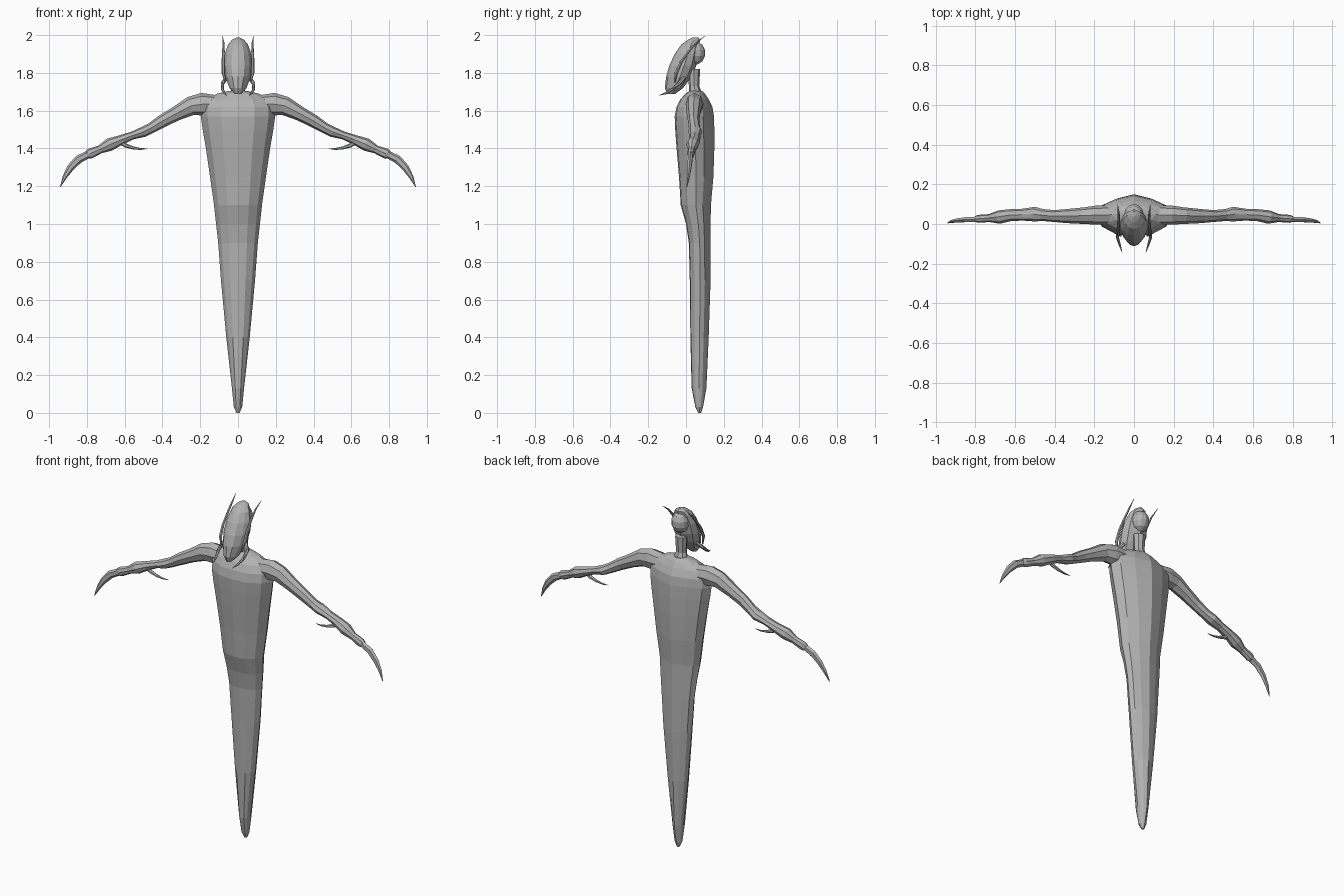
import bpy, bmesh, math
from mathutils import Vector

grey = bpy.data.materials.new("stone grey")
grey.diffuse_color = (0.45, 0.45, 0.45, 1)


def loft(name, rings, mirror=False):
    """Skin a list of equal-sized point rings and cap both ends."""
    bm = bmesh.new()
    vr = [[bm.verts.new(p) for p in r] for r in rings]
    n = len(vr[0])
    for a, b in zip(vr, vr[1:]):
        for i in range(n):
            j = (i + 1) % n
            bm.faces.new((a[i], a[j], b[j], b[i]))
    bm.faces.new(vr[0])
    bm.faces.new(vr[-1])
    bmesh.ops.recalc_face_normals(bm, faces=bm.faces)
    me = bpy.data.meshes.new(name)
    bm.to_mesh(me)
    bm.free()
    ob = bpy.data.objects.new(name, me)
    bpy.context.collection.objects.link(ob)
    me.materials.append(grey)
    if mirror:
        ob.modifiers.new("mirror", 'MIRROR')
    return ob


def stack(name, half, sections):
    """Symmetric body from horizontal sections (z, y front, y back, half width)."""
    outline = half + [(-u, v) for u, v in half[-2:0:-1]]
    return loft(name, [[Vector((u * w, (f + b) / 2 + v * (b - f) / 2, z))
                        for u, v in outline] for z, f, b, w in sections])


def limb(name, path, sides=8):
    """Mirrored tube along (x, y, z, radius across, radius in depth)."""
    pts = [Vector(p[:3]) for p in path]
    rings = []
    for i, p in enumerate(path):
        t = (pts[min(i + 1, len(pts) - 1)] - pts[max(i - 1, 0)]).normalized()
        ref = Vector((0, 1, 0)) if abs(t.y) < 0.75 else Vector((1, 0, 0))
        n = t.cross(ref).normalized()
        d = n.cross(t)
        rings.append([pts[i] + n * p[3] * math.cos(k * math.tau / sides)
                      + d * p[4] * math.sin(k * math.tau / sides) for k in range(sides)])
    return loft(name, rings, True)


# tapered body
stack("body", [(0, -1), (.45, -.93), (.82, -.55), (1, 0), (.86, .45), (.48, .78), (0, 1)], [
    (0.0, .065, .08, .008), (.03, .05, .09, .022), (.13, .03, .108, .032),
    (.4, .023, .12, .062), (.7, .02, .13, .09), (.9, .015, .13, .105),
    (1.0, 0, .13, .116), (1.1, -.028, .132, .127), (1.25, -.037, .145, .148),
    (1.4, -.05, .15, .17), (1.5, -.057, .15, .187), (1.57, -.06, .148, .197),
    (1.62, -.05, .14, .195), (1.66, -.03, .12, .17), (1.69, -.002, .1, .11),
    (1.705, .02, .085, .045)])

# neck
ring = [(math.sin(k * math.pi / 4), -math.cos(k * math.pi / 4)) for k in range(5)]
stack("neck", ring, [(1.68, .015, .09, .045), (1.73, .015, .07, .03),
                     (1.82, .01, .075, .035)])

# mask-like face
stack("mask", [(0, -1), (.45, -.85), (.8, -.4), (1, .1), (.8, .65), (0, 1)], [
    (1.687, -.1, -.06, .016), (1.72, -.112, -.015, .045), (1.78, -.105, .03, .068),
    (1.84, -.088, .055, .076), (1.9, -.06, .065, .07), (1.95, -.025, .07, .053),
    (1.975, .01, .075, .032), (1.987, .035, .065, .01)])

# skull bulge behind the mask
ring = [(math.sin(k * math.pi / 6), -math.cos(k * math.pi / 6)) for k in range(7)]
stack("skull", ring, [(1.905 + .062 * math.sin(a), .05 - .05 * math.cos(a),
                       .05 + .052 * math.cos(a), .05 * math.cos(a))
                      for a in [math.radians(d) for d in (-80, -45, -15, 15, 45, 80)]])

# muscular arms
limb("arm", [
    (.1, .045, 1.635, .045, .05), (.19, .045, 1.634, .06, .048), (.25, .042, 1.625, .05, .042),
    (.33, .04, 1.583, .038, .036), (.4, .04, 1.545, .034, .03), (.46, .045, 1.508, .028, .03),
    (.5, .05, 1.488, .028, .037), (.56, .047, 1.468, .021, .03), (.62, .045, 1.445, .026, .03),
    (.68, .035, 1.42, .034, .034), (.73, .03, 1.395, .022, .02), (.785, .026, 1.372, .027, .02),
    (.8, .025, 1.366, .02, .015)])

# curved hand blades
limb("hand_blade", [
    (.79, .024, 1.37, .02, .015), (.845, .022, 1.342, .022, .014), (.885, .018, 1.3, .019, .012),
    (.917, .013, 1.25, .012, .008), (.94, .005, 1.197, .002, .002)], 6)

# elbow spurs pointing back toward the body
limb("forearm_spur", [
    (.635, .04, 1.44, .012, .012), (.595, .04, 1.416, .011, .01), (.555, .04, 1.403, .008, .008),
    (.515, .04, 1.397, .005, .005), (.478, .04, 1.399, .001, .001)], 6)

# long horns sweeping up the sides of the head
limb("horn", [
    (.066, -.06, 1.75, .004, .004), (.078, -.052, 1.8, .009, .009), (.079, -.025, 1.86, .008, .008),
    (.077, .015, 1.915, .007, .007), (.077, .055, 1.96, .005, .005), (.083, .1, 1.995, .001, .001)], 6)

# short tusks below the cheeks
limb("tusk", [
    (.06, -.01, 1.775, .01, .01), (.082, -.035, 1.745, .01, .01), (.083, -.07, 1.715, .008, .008),
    (.072, -.105, 1.693, .006, .006), (.06, -.143, 1.681, .001, .001)], 6)
